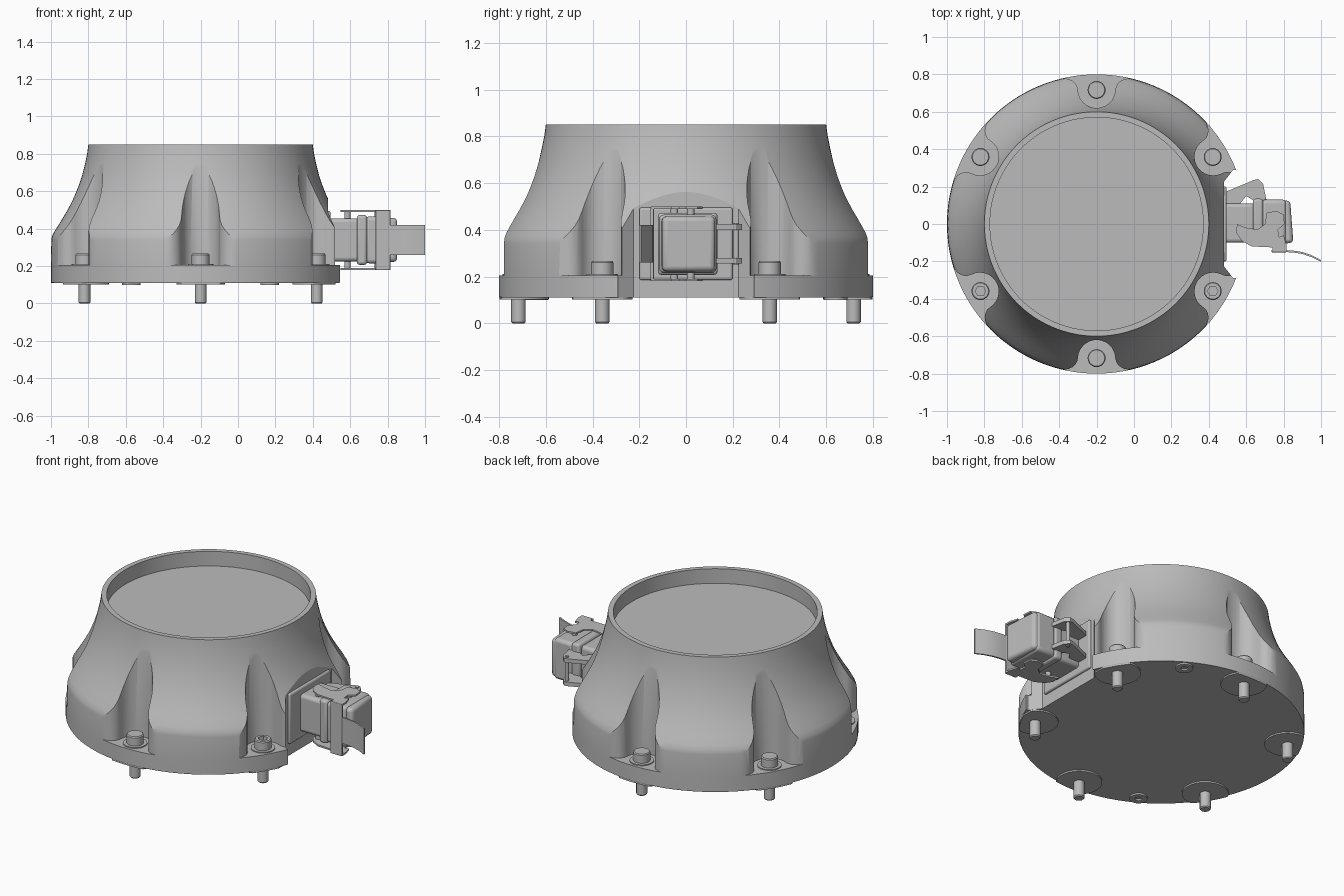
import bpy, bmesh
from math import sin, cos, pi, radians, hypot

cube = bpy.data.objects.get("Cube")
if cube:
    bpy.data.objects.remove(cube, do_unlink=True)

grey = bpy.data.materials.new("plain grey")
grey.use_nodes = True
GREY = (0.5, 0.5, 0.5, 1)
grey.diffuse_color = GREY
for node in grey.node_tree.nodes:
    if node.type == 'BSDF_PRINCIPLED':
        node.inputs["Base Color"].default_value = GREY

CX = -0.2            # axis of the round housing
BOLT_R = 0.717
BOLT_ANGLES = [radians(30 + 60 * i) for i in range(6)]


def finish(bm, name, bevel=0, angle=30):
    bmesh.ops.recalc_face_normals(bm, faces=bm.faces)
    mesh = bpy.data.meshes.new(name)
    bm.to_mesh(mesh)
    bm.free()
    mesh.materials.append(grey)
    obj = bpy.data.objects.new(name, mesh)
    bpy.context.collection.objects.link(obj)
    if bevel:
        mod = obj.modifiers.new("round", 'BEVEL')
        mod.width, mod.segments = bevel, 3
    smooth(obj, angle)
    return obj


def select(obj):
    bpy.ops.object.select_all(action='DESELECT')
    obj.select_set(True)
    bpy.context.view_layer.objects.active = obj


def smooth(obj, angle=30):
    select(obj)
    bpy.ops.object.shade_smooth_by_angle(angle=radians(angle))


def prism(bm, pts, z0, z1):
    """Extrude an outline in x, y from z0 to z1."""
    low = [bm.verts.new((x, y, z0)) for x, y in pts]
    high = [bm.verts.new((x, y, z1)) for x, y in pts]
    bm.faces.new(low)
    bm.faces.new(high)
    n = len(pts)
    for i in range(n):
        j = (i + 1) % n
        bm.faces.new((low[i], low[j], high[j], high[i]))


def lathe(bm, profile, x, y, sides):
    """Turn an (r, z) profile about a vertical axis, capping both ends."""
    rings = [[bm.verts.new((x + r * cos(2 * pi * i / sides), y + r * sin(2 * pi * i / sides), z))
              for i in range(sides)] for r, z in profile]
    for a, b in zip(rings, rings[1:]):
        for i in range(sides):
            j = (i + 1) % sides
            bm.faces.new((a[i], a[j], b[j], b[i]))
    bm.faces.new(rings[0])
    bm.faces.new(rings[-1])


def box(name, x, y, z, bevel=0.0):
    bm = bmesh.new()
    prism(bm, [(x[0], y[0]), (x[1], y[0]), (x[1], y[1]), (x[0], y[1])], *z)
    return finish(bm, name, bevel)


def plate(name, pts, z, thick, bevel=0.0):
    bm = bmesh.new()
    prism(bm, pts, z - thick / 2, z + thick / 2)
    return finish(bm, name, bevel)


def cut(obj, cutter):
    mod = obj.modifiers.new("cut", 'BOOLEAN')
    mod.operation, mod.solver, mod.object = 'DIFFERENCE', 'EXACT', cutter
    select(obj)
    bpy.ops.object.modifier_apply(modifier=mod.name)
    bpy.data.objects.remove(cutter, do_unlink=True)


# Housing: bell profile with a recessed top
bm = bmesh.new()
lathe(bm, [(0.798, 0.11), (0.80, 0.113), (0.80, 0.2), (0.798, 0.34), (0.794, 0.362), (0.78, 0.388),
           (0.75, 0.435), (0.72, 0.485), (0.69, 0.54), (0.67, 0.585), (0.65, 0.635), (0.632, 0.69),
           (0.617, 0.75), (0.606, 0.805), (0.60, 0.85), (0.57, 0.85), (0.57, 0.76)], CX, 0, 128)
housing = finish(bm, "housing")

# Bolt pockets: vertical U channels flaring at the rim
flare = [(0.1, 0.715), (0.104, 0.735), (0.114, 0.752), (0.13, 0.766), (0.15, 0.775), (0.19, 0.782), (0.22, 0.95)]
arc = [(0.1 * sin(a), 0.72 - 0.1 * cos(a)) for a in (radians(-85 + 10 * i) for i in range(18))]
outline = [(-u, r) for u, r in reversed(flare)] + arc + flare
bm = bmesh.new()
for a in BOLT_ANGLES:
    prism(bm, [(CX + r * cos(a) - u * sin(a), r * sin(a) + u * cos(a)) for u, r in outline], 0.205, 1)
cut(housing, finish(bm, "pocket_cutter"))

# Flat side for the connector
bm = bmesh.new()
prism(bm, [(0.48, -0.225), (0.53, -0.29), (0.8, -0.29), (0.8, 0.29), (0.53, 0.29), (0.48, 0.225)], 0, 1)
cut(housing, finish(bm, "flat_cutter"))
smooth(housing, 28)

# Bolts with washers, socket heads and pads underneath
for n, a in enumerate(BOLT_ANGLES, 1):
    x, y = CX + BOLT_R * cos(a), BOLT_R * sin(a)
    bm = bmesh.new()
    lathe(bm, [(0.026, 0), (0.031, 0.006), (0.031, 0.2), (0.068, 0.2), (0.068, 0.211), (0.048, 0.211),
               (0.048, 0.26), (0.043, 0.266), (0.029, 0.266)], x, y, 24)
    bm.faces.ensure_lookup_table()
    top = bm.faces[-1]
    bmesh.ops.delete(bm, geom=[top], context='FACES_ONLY')
    # hexagonal socket
    rim = [e for e in bm.edges if e.is_boundary]
    hexa = [bm.verts.new((x + 0.028 * cos(k * pi / 3), y + 0.028 * sin(k * pi / 3), 0.266)) for k in range(6)]
    hexa_edges = [bm.edges.new((hexa[k], hexa[(k + 1) % 6])) for k in range(6)]
    bmesh.ops.bridge_loops(bm, edges=rim + hexa_edges)
    floor = [bm.verts.new((v.co.x, v.co.y, 0.235)) for v in hexa]
    for k in range(6):
        j = (k + 1) % 6
        bm.faces.new((hexa[k], hexa[j], floor[j], floor[k]))
    bm.faces.new(floor)
    finish(bm, f"bolt_{n}")

    pts = []
    for k in range(40):
        px = BOLT_R * cos(a) + 0.13 * cos(k * pi / 20)
        py = BOLT_R * sin(a) + 0.13 * sin(k * pi / 20)
        s = min(1, 0.798 / hypot(px, py))
        pts.append((min(CX + px * s, 0.52), py * s))
    plate(f"bolt_pad_{n}", pts, 0.107, 0.012)

# Locating pins on the underside
for n, deg in enumerate((60, -120), 1):
    a = radians(deg)
    bm = bmesh.new()
    lathe(bm, [(0.02, 0.125), (0.02, 0.1), (0.05, 0.1), (0.05, 0.115)], CX + 0.74 * cos(a), 0.74 * sin(a), 24)
    finish(bm, f"locating_pin_{n}")

# Connector: mounting plate, socket, collar and hood
MID = 0.34
box("connector_mount", (0.47, 0.495), (-0.2, 0.2), (MID - 0.155, MID + 0.155), 0.01)
box("connector_socket", (0.48, 0.66), (-0.1, 0.11), (MID - 0.115, MID + 0.115), 0.02)
box("connector_collar", (0.635, 0.69), (-0.12, 0.135), (MID - 0.133, MID + 0.133), 0.015)
box("connector_hood", (0.68, 0.815), (-0.115, 0.13), (MID - 0.125, MID + 0.125), 0.02)
plate("hood_end", [(0.75, -0.11), (0.852, -0.10), (0.835, 0.125), (0.75, 0.125)], MID, 0.235, 0.02)

# Locking lever: two hooked side plates, a bridge and a curved thumb tab
hook = [(0.55, 0.0), (0.548, -0.05), (0.575, -0.09), (0.63, -0.12), (0.74, -0.125), (0.74, -0.15),
        (0.815, -0.15), (0.815, -0.11), (0.80, -0.06), (0.775, -0.07), (0.77, -0.03), (0.805, 0.0),
        (0.80, 0.05), (0.76, 0.07), (0.71, 0.06), (0.70, 0.0), (0.66, -0.03), (0.60, -0.02)]
for side, s in (("upper", 1), ("lower", -1)):
    plate(f"lever_plate_{side}", hook, MID + s * 0.155, 0.01)
    # pivots and hinge brackets
    for px, py in ((0.585, -0.05), (0.745, 0.02)):
        bm = bmesh.new()
        z = sorted((MID + s * 0.1, MID + s * 0.152))
        lathe(bm, [(0.016, z[0]), (0.016, z[1])], px, py, 16)
        finish(bm, f"lever_pivot_{side}")
    plate(f"hinge_bracket_{side}", [(0.485, 0.09), (0.485, 0.17), (0.64, 0.235), (0.665, 0.24),
                                    (0.69, 0.215), (0.71, 0.12), (0.65, 0.12), (0.60, 0.15), (0.56, 0.1)],
          MID + s * 0.072, 0.025)
bm = bmesh.new()
lathe(bm, [(0.012, MID - 0.09), (0.012, MID + 0.09)], 0.662, 0.215, 16)
finish(bm, "hinge_pin")
box("lever_bridge", (0.735, 0.815), (-0.152, -0.138), (MID - 0.16, MID + 0.16), 0.004)
tab = [(0.80, -0.14), (0.85, -0.142), (0.90, -0.15), (0.95, -0.167), (1.0, -0.192)]
plate("thumb_tab", tab + [(x, y - 0.01) for x, y in reversed(tab)], MID, 0.16)
